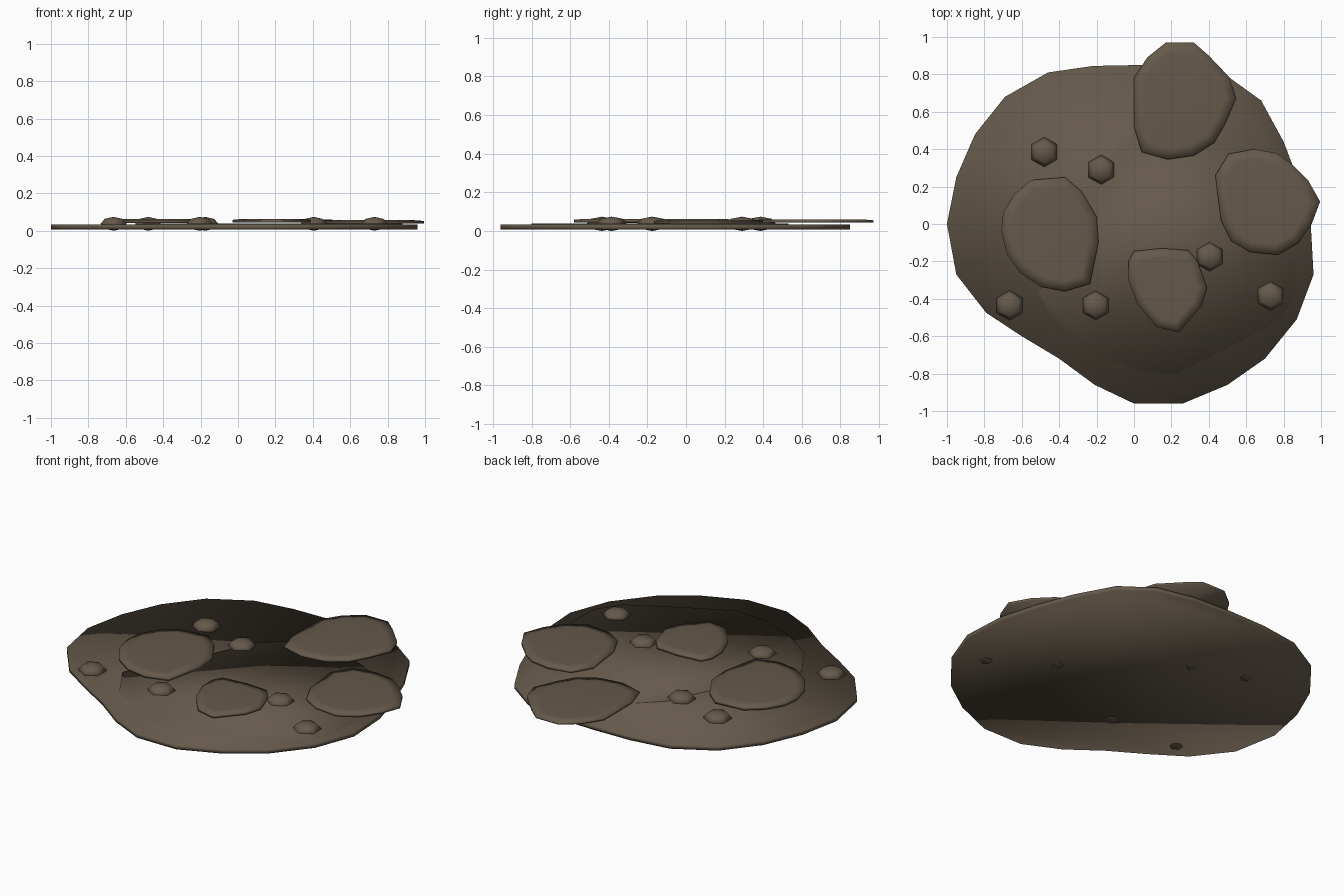
import bpy
import bmesh
import math
from mathutils import Matrix

earth = bpy.data.materials.new("earth_brown")
earth.diffuse_color = (0.13, 0.10, 0.07, 1.0)


def finish(bm, name):
    """Turn the bmesh into a smooth, coloured object."""
    bmesh.ops.recalc_face_normals(bm, faces=bm.faces)
    mesh = bpy.data.meshes.new(name)
    bm.to_mesh(mesh)
    bm.free()
    mesh.materials.append(earth)
    for face in mesh.polygons:
        face.use_smooth = True
    obj = bpy.data.objects.new(name, mesh)
    bpy.context.collection.objects.link(obj)
    return obj


def slab(name, outline, z0, z1, rim=0.0, rise=0.0):
    """Extrude an outline; an optional rim slopes up to a flat top."""
    bm = bmesh.new()
    bottom = bm.faces.new([bm.verts.new((x, y, z0)) for x, y in outline])
    top = bmesh.ops.extrude_face_region(bm, geom=[bottom], use_keep_orig=True)["geom"]
    for v in (g for g in top if isinstance(g, bmesh.types.BMVert)):
        v.co.z = z1
    bmesh.ops.recalc_face_normals(bm, faces=bm.faces)
    if rim:
        cap = [g for g in top if isinstance(g, bmesh.types.BMFace)]
        bmesh.ops.inset_region(bm, faces=cap, thickness=rim, use_even_offset=True)
        for v in cap[0].verts:
            v.co.z = z1 + rise
    return finish(bm, name)


# Lower ground patch
slab("ground_patch", [
    (-1, 0), (-0.95, -0.27), (-0.79, -0.475), (-0.6, -0.6), (-0.4, -0.72),
    (-0.21, -0.86), (0, -0.96), (0.26, -0.96), (0.5, -0.86), (0.7, -0.72),
    (0.87, -0.51), (0.96, -0.27), (0.945, 0), (0.88, 0.23), (0.8, 0.44),
    (0.68, 0.66), (0.5, 0.79), (0.27, 0.84), (0.03, 0.85), (-0.22, 0.845),
    (-0.46, 0.81), (-0.69, 0.68), (-0.85, 0.48), (-0.95, 0.25)], 0.007, 0.033)

# Upper ground patch
slab("raised_patch", [
    (0.02, 0.5), (-0.13, 0.36), (-0.25, 0.1), (-0.4, -0.12), (-0.51, -0.37),
    (-0.39, -0.57), (-0.2, -0.7), (0.02, -0.79), (0.23, -0.8), (0.45, -0.69),
    (0.62, -0.6), (0.78, -0.51), (0.87, -0.37), (0.88, -0.18), (0.84, 0.05),
    (0.74, 0.25), (0.58, 0.42), (0.4, 0.5), (0.2, 0.53)], 0.015, 0.039)

# Flat paving stones
slab("back_stone", [
    (0.17, 0.97), (0.32, 0.97), (0.4, 0.9), (0.51, 0.785), (0.545, 0.67),
    (0.49, 0.54), (0.43, 0.435), (0.32, 0.365), (0.18, 0.345), (0.04, 0.385),
    (0, 0.52), (0, 0.78), (0.07, 0.89)], 0.044, 0.055, 0.055, 0.005)
slab("right_stone", [
    (0.505, 0.375), (0.64, 0.4), (0.76, 0.38), (0.84, 0.325), (0.93, 0.235),
    (0.995, 0.12), (0.95, 0), (0.88, -0.1), (0.77, -0.165), (0.62, -0.15),
    (0.52, -0.09), (0.465, 0.02), (0.435, 0.26)], 0.038, 0.052, 0.055, 0.005)
slab("left_stone", [
    (-0.55, 0.235), (-0.37, 0.25), (-0.28, 0.175), (-0.2, 0.04), (-0.19, -0.1),
    (-0.235, -0.32), (-0.37, -0.36), (-0.5, -0.335), (-0.61, -0.26),
    (-0.68, -0.16), (-0.71, -0.04), (-0.7, 0.06), (-0.64, 0.16)],
    0.042, 0.058, 0.055, 0.005)
slab("front_stone", [
    (0, -0.145), (0.15, -0.13), (0.29, -0.14), (0.34, -0.2), (0.39, -0.34),
    (0.36, -0.44), (0.24, -0.58), (0.12, -0.55), (0.02, -0.43), (-0.03, -0.3),
    (-0.03, -0.2)], 0.044, 0.058, 0.05, 0.005)

# Six-sided pebbles, pushed through the ground
for i, (x, y) in enumerate([(-0.48, 0.385), (-0.175, 0.29), (-0.665, -0.435),
                            (-0.205, -0.435), (0.405, -0.175), (0.73, -0.385)]):
    bm = bmesh.new()
    bmesh.ops.create_uvsphere(bm, u_segments=6, v_segments=4, radius=1)
    corner = max(bm.verts, key=lambda v: v.co.x + 0.01 * v.co.y).co
    turn = math.pi / 2 - math.atan2(corner.y, corner.x)
    bmesh.ops.transform(bm, verts=bm.verts, matrix=(
        Matrix.Translation((x, y, 0.037))
        @ Matrix.Diagonal((0.08, 0.08, 0.037, 1))
        @ Matrix.Rotation(turn, 4, "Z")))
    finish(bm, f"pebble_{i + 1}")
